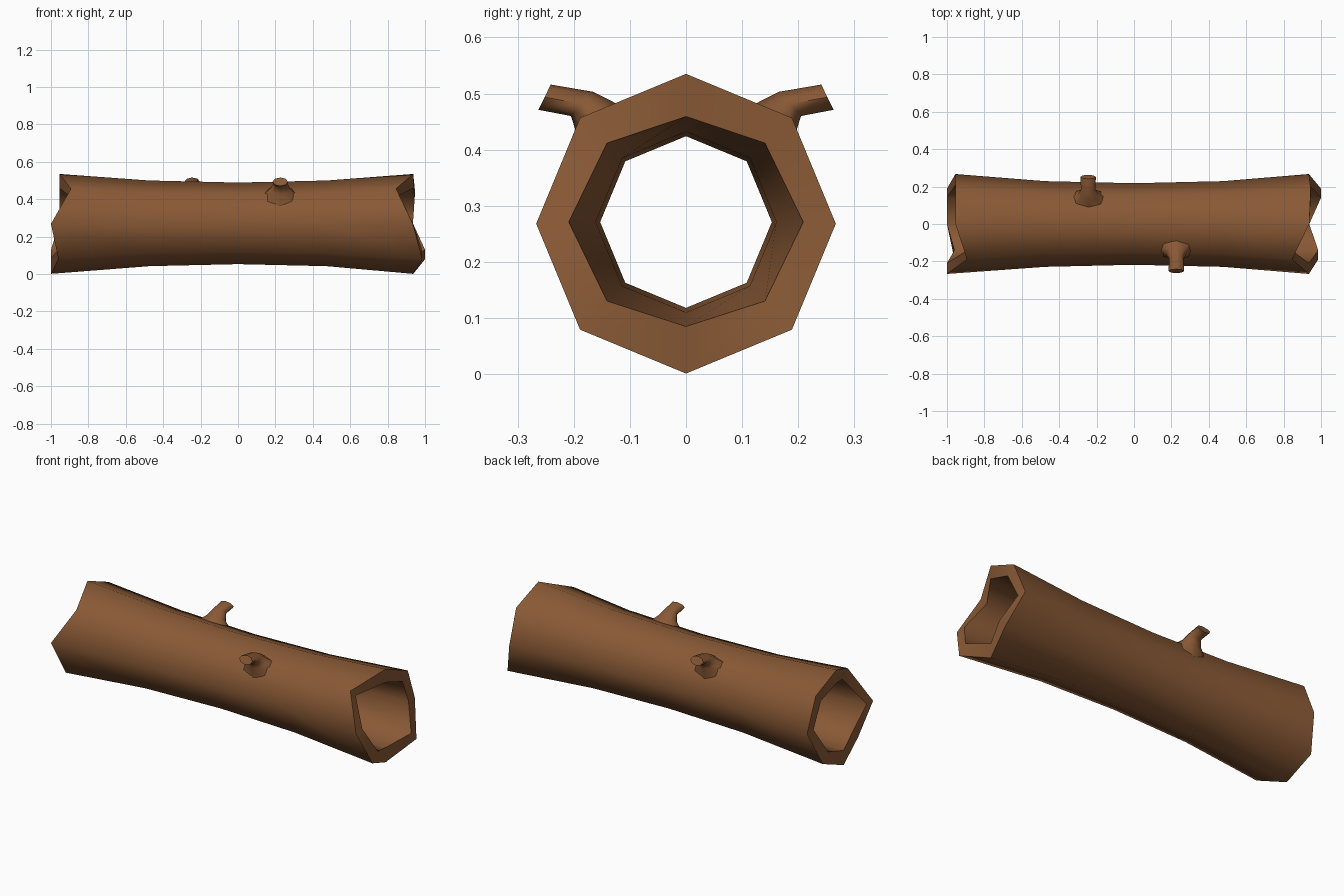
import bpy, bmesh, math

if "Cube" in bpy.data.objects:
    bpy.data.objects.remove(bpy.data.objects["Cube"])

bark = bpy.data.materials.new("brown bark")
bark.diffuse_color = (0.25, 0.10, 0.036, 1)
bark.use_nodes = True
bark.node_tree.nodes["Principled BSDF"].inputs["Base Color"].default_value = bark.diffuse_color


def finish(bm, name, angle):
    bmesh.ops.recalc_face_normals(bm, faces=bm.faces)
    me = bpy.data.meshes.new(name)
    bm.to_mesh(me)
    bm.free()
    me.materials.append(bark)
    ob = bpy.data.objects.new(name, me)
    bpy.context.collection.objects.link(ob)
    bpy.ops.object.select_all(action='DESELECT')
    ob.select_set(True)
    bpy.context.view_layer.objects.active = ob
    bpy.ops.object.shade_smooth_by_angle(angle=math.radians(angle))
    return ob


def bridge(bm, a, b):
    n = len(a)
    for i in range(n):
        bm.faces.new((a[i], a[(i + 1) % n], b[(i + 1) % n], b[i]))


# Hollow octagonal log with jagged ends; corners run from +y over the top to -y
SIDES = 8
LEFT = [-0.955, -0.955, -0.955, -0.893, -1.0, -0.96, -1.0, -1.0]
RIGHT = [0.935, 0.945, 0.937, 0.845, 0.935, 0.985, 0.937, 1.0]
END_INNER = [0.209, 0.199, 0.188, 0.199, 0.209, 0.199, 0.186, 0.199]
MID = [0] * SIDES


def ring(bm, xs, radii, cz):
    return [bm.verts.new((xs[i], radii[i] * math.cos(i * math.tau / SIDES),
                          cz + radii[i] * math.sin(i * math.tau / SIDES)))
            for i in range(SIDES)]


bm = bmesh.new()
stations = [LEFT, [-0.475] * SIDES, MID, [0.475] * SIDES, RIGHT]
outer_r = [0.267, 0.229, 0.218, 0.229, 0.267]
inner_r = [None, 0.161, 0.153, 0.161, None]
outer = [ring(bm, x, [r] * SIDES, 0.268 if i in (0, 4) else 0.271)
         for i, (x, r) in enumerate(zip(stations, outer_r))]
inner = [ring(bm, x, [r] * SIDES if r else END_INNER, 0.271)
         for x, r in zip(stations, inner_r)]
loop = outer + inner[::-1]
for a, b in zip(loop, loop[1:] + loop[:1]):
    bridge(bm, a, b)
finish(bm, "hollow_log", 50)

# Twig stubs: each ring is (top y, z, bottom y, z, half width in x)
PROFILE = [
    (-0.075, 0.447, -0.182, 0.345, 0.125),
    (-0.120, 0.480, -0.194, 0.425, 0.056),
    (-0.165, 0.503, -0.205, 0.460, 0.039),
    (-0.241, 0.516, -0.263, 0.471, 0.041),
]


def twig(name, x, side):
    bm = bmesh.new()
    rings = []
    for ty, tz, by, bz, w in PROFILE:
        vs = []
        for i in range(8):
            a = i * math.tau / 8
            c = math.cos(a) / 2
            y = (ty + by) / 2 + c * (ty - by)
            z = (tz + bz) / 2 + c * (tz - bz)
            vs.append(bm.verts.new((x + side * w * math.sin(a), side * y, z)))
        rings.append(vs)
    for a, b in zip(rings, rings[1:]):
        bridge(bm, a, b)
    bm.faces.new(rings[-1])
    bm.faces.new(rings[0])
    finish(bm, name, 60)


twig("front_twig", 0.226, 1)
twig("back_twig", -0.245, -1)
